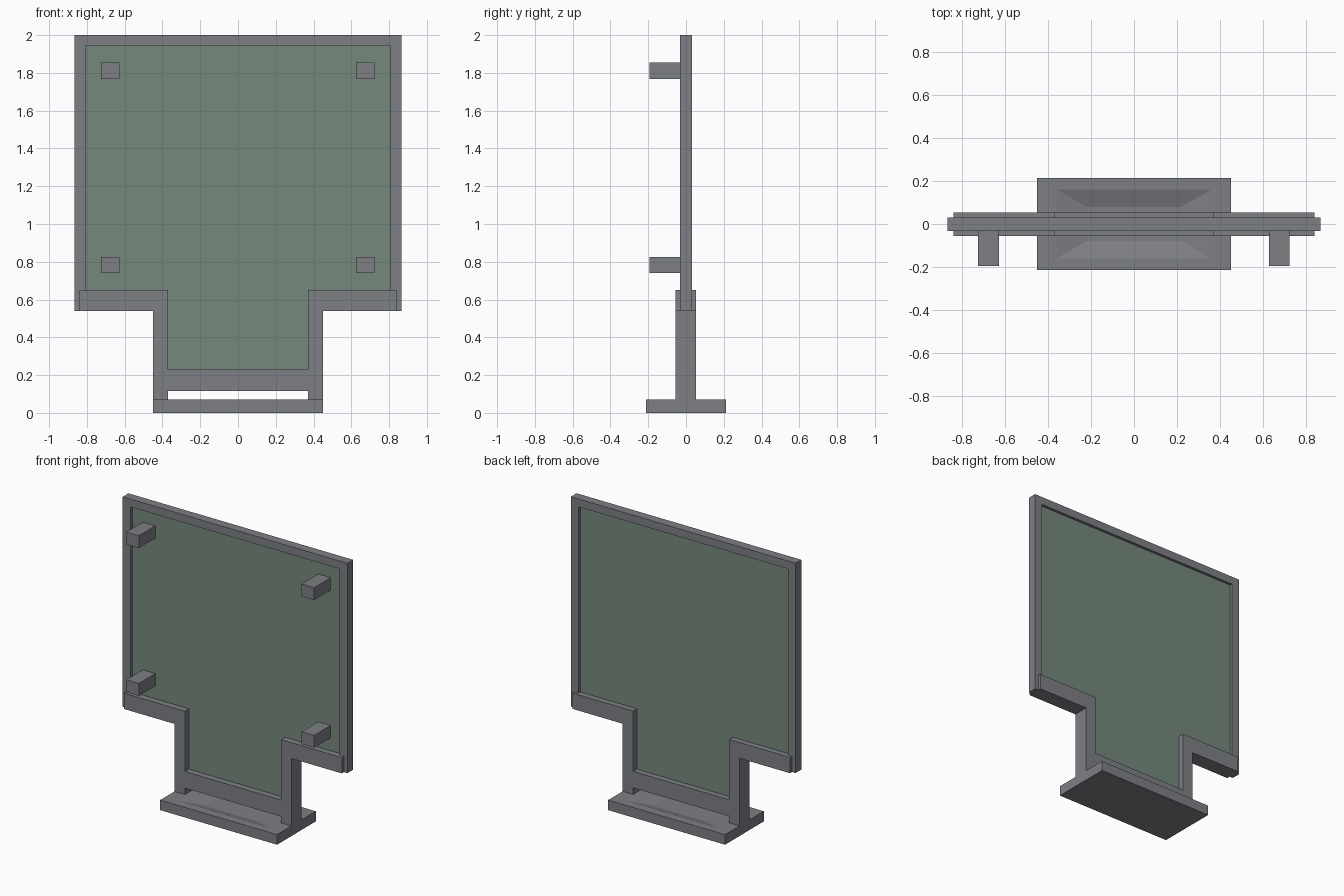
import bpy, bmesh

if "Cube" in bpy.data.objects:
    bpy.data.objects.remove(bpy.data.objects["Cube"])


def material(name, rgb):
    m = bpy.data.materials.new(name)
    m.diffuse_color = (*rgb, 1)
    m.use_nodes = True
    m.node_tree.nodes["Principled BSDF"].inputs["Base Color"].default_value = m.diffuse_color
    return m


GREY = material("steel_grey", (0.205, 0.215, 0.235))
GREEN = material("glass_green", (0.18, 0.25, 0.205))


def finish(name, bm, mat):
    bmesh.ops.recalc_face_normals(bm, faces=bm.faces)
    me = bpy.data.meshes.new(name)
    bm.to_mesh(me)
    bm.free()
    me.materials.append(mat)
    ob = bpy.data.objects.new(name, me)
    bpy.context.collection.objects.link(ob)
    return ob


def extrude_outline(name, pts, y0, y1, mat):
    """Extrude an (x, z) outline from y0 to y1."""
    bm = bmesh.new()
    face = bm.faces.new([bm.verts.new((x, y0, z)) for x, z in pts])
    ext = bmesh.ops.extrude_face_region(bm, geom=[face])
    verts = [g for g in ext["geom"] if isinstance(g, bmesh.types.BMVert)]
    bmesh.ops.translate(bm, verts=verts, vec=(0, y1 - y0, 0))
    return finish(name, bm, mat)


def mirrored(half):
    return half + [(-x, z) for x, z in reversed(half)]


# Thin frame around the sides and top
extrude_outline("outer_frame", mirrored([
    (0.805, 0.54), (0.865, 0.54), (0.865, 2.0)])[:3] + [
    (-0.865, 2.0), (-0.865, 0.54), (-0.805, 0.54),
    (-0.805, 1.945), (0.805, 1.945)], -0.032, 0.031, GREY)

# Green panel with a narrow lower neck
extrude_outline("panel", mirrored([
    (0.40, 0.18), (0.40, 0.60), (0.82, 0.60), (0.82, 1.96)]),
    -0.012, 0.012, GREEN)

# Stepped bracket: two arms, two posts and a cross bar
extrude_outline("stepped_bracket", mirrored([
    (0.37, 0.115), (0.37, 0.07), (0.45, 0.07), (0.45, 0.54),
    (0.838, 0.54), (0.838, 0.65), (0.37, 0.65), (0.37, 0.23)])[:8] + [
    (-0.37, 0.23), (-0.37, 0.65), (-0.838, 0.65), (-0.838, 0.54),
    (-0.45, 0.54), (-0.45, 0.07), (-0.37, 0.07), (-0.37, 0.115)],
    -0.056, 0.053, GREY)

# Four standoff pegs on the front
for x in (-0.676, 0.674):
    for z in (0.783, 1.811):
        extrude_outline("standoff_peg", [
            (x - 0.048, z - 0.043), (x + 0.048, z - 0.043),
            (x + 0.048, z + 0.043), (x - 0.048, z + 0.043)],
            -0.194, -0.008, GREY)

# Base plate with a shallow sloped recess in its top
bm = bmesh.new()
rings = []
for hx, hy, z in ((0.45, 0.213, 0), (0.45, 0.213, 0.07),
                  (0.36, 0.16, 0.07), (0.22, 0.08, 0.045)):
    rings.append([bm.verts.new((sx * hx, sy * hy, z))
                  for sx, sy in ((-1, -1), (1, -1), (1, 1), (-1, 1))])
for a, b in zip(rings, rings[1:]):
    for i in range(4):
        j = (i + 1) % 4
        bm.faces.new((a[i], a[j], b[j], b[i]))
bm.faces.new(rings[0][::-1])
bm.faces.new(rings[-1])
finish("base_plate", bm, GREY)
